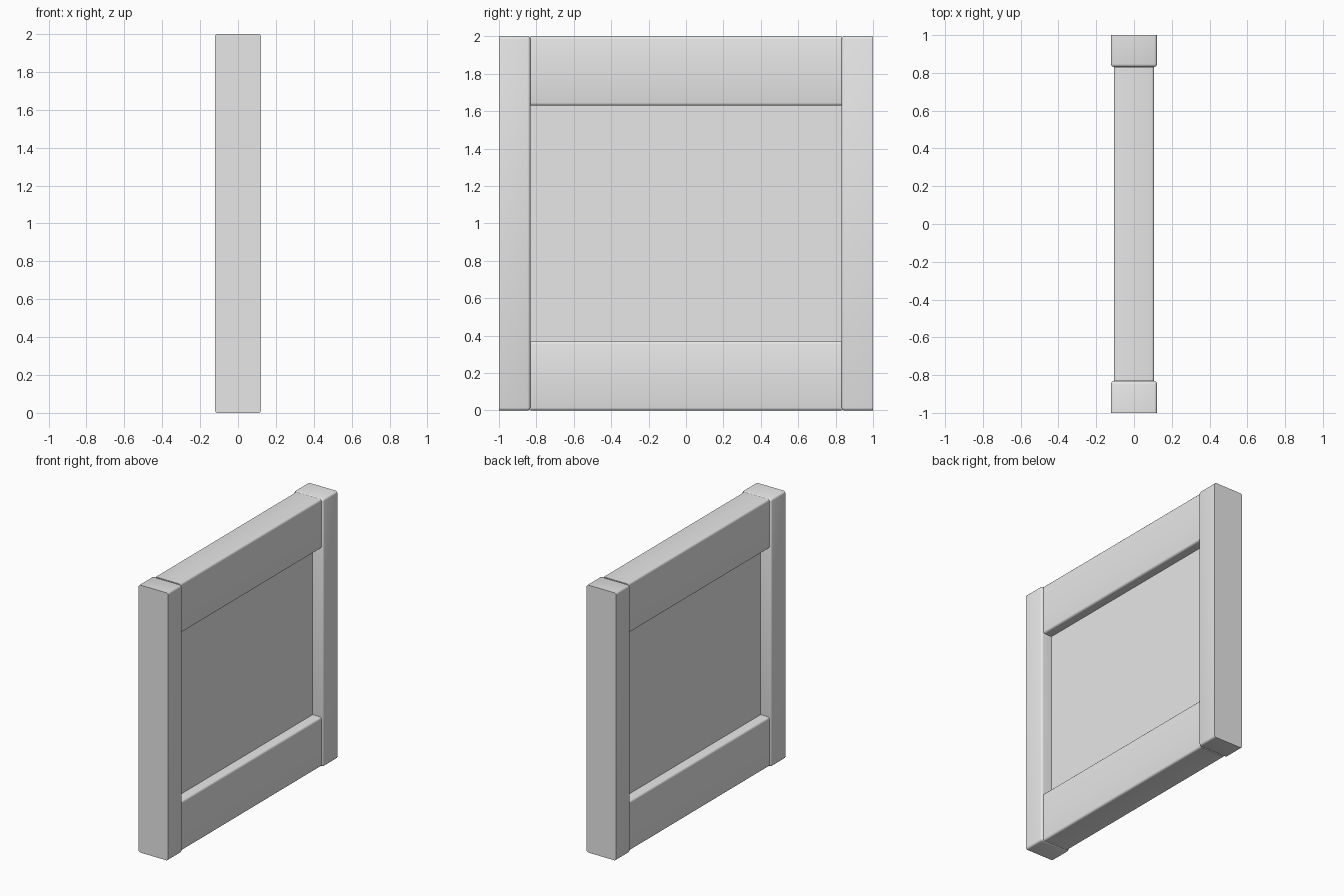
import bpy
import bmesh
from mathutils import Matrix, Vector

cube = bpy.data.objects.get("Cube")
if cube:
    bpy.data.objects.remove(cube, do_unlink=True)

# Single plain grey finish
grey = bpy.data.materials.new("light_grey")
grey.use_nodes = True
colour = (0.8, 0.8, 0.8, 1)
grey.diffuse_color = colour
grey.node_tree.nodes["Principled BSDF"].inputs["Base Color"].default_value = colour


def box(name, low, high, keep_edge=None, bevel=0.015):
    """Box between two corners; edges accepted by keep_edge are rounded."""
    low, high = Vector(low), Vector(high)
    bm = bmesh.new()
    bmesh.ops.create_cube(bm, size=1, matrix=Matrix.Translation((low + high) / 2)
                          @ Matrix.Diagonal((high - low).to_4d()))
    if keep_edge:
        edges = [e for e in bm.edges if keep_edge(*[v.co for v in e.verts])]
        bmesh.ops.bevel(bm, geom=edges, offset=bevel, segments=3,
                        profile=0.5, affect='EDGES')
    mesh = bpy.data.meshes.new(name)
    bm.to_mesh(mesh)
    bm.free()
    mesh.materials.append(grey)
    obj = bpy.data.objects.new(name, mesh)
    bpy.context.collection.objects.link(obj)
    bpy.ops.object.select_all(action='DESELECT')
    obj.select_set(True)
    bpy.context.view_layer.objects.active = obj
    bpy.ops.object.shade_smooth_by_angle(angle=0.7)
    return obj


def not_on_outer_end(a, b):
    return min(abs(a.y), abs(b.y)) < 0.99


def runs_lengthwise(a, b):
    return abs(a.y - b.y) > 1


# Upright stiles: rounded everywhere but the flat outer ends
stile_x, inner = 0.122, 0.832
box("front_stile", (-stile_x, -1, 0), (stile_x, -inner, 2), not_on_outer_end)
box("back_stile", (-stile_x, inner, 0), (stile_x, 1, 2), not_on_outer_end)

# Horizontal rails, slightly thinner than the stiles
rail_x, rail_h = 0.107, 0.37
for name, z in (("bottom_rail", 0), ("top_rail", 2 - rail_h)):
    box(name, (-rail_x, -inner, z), (rail_x, inner, z + rail_h), runs_lengthwise)

# Recessed centre panel
box("centre_panel", (-0.035, -inner, rail_h), (0.035, inner, 2 - rail_h))
